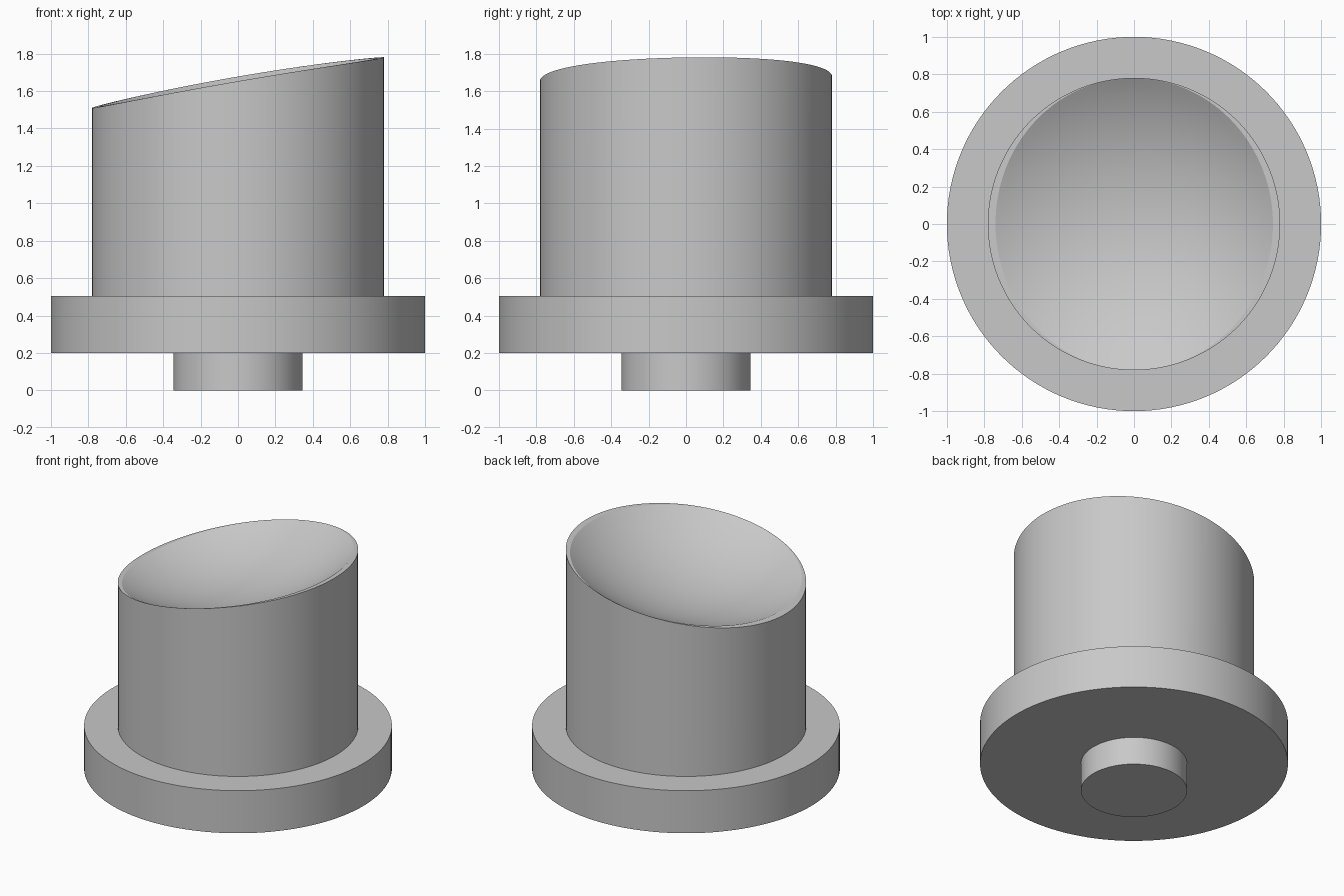
import bpy
import bmesh
import math
from mathutils import Vector

cube = bpy.data.objects.get("Cube")
if cube:
    bpy.data.objects.remove(cube, do_unlink=True)

SEGMENTS = 128
BODY_RADIUS = 0.781
BASE_TOP = 0.505
DISH_CENTRE = Vector((-0.212, -0.02, 2.88))
DISH_RADIUS = 1.46

# One plain grey for every part
grey = bpy.data.materials.new("light_grey")
grey.use_nodes = True
colour = (0.58, 0.58, 0.58, 1)
grey.diffuse_color = colour
grey.node_tree.nodes["Principled BSDF"].inputs["Base Color"].default_value = colour


def finish(name, bm):
    """Turn a bmesh into a smooth-shaded object with sharp edges."""
    bmesh.ops.recalc_face_normals(bm, faces=bm.faces)
    mesh = bpy.data.meshes.new(name)
    bm.to_mesh(mesh)
    bm.free()
    mesh.materials.append(grey)
    obj = bpy.data.objects.new(name, mesh)
    bpy.context.collection.objects.link(obj)
    bpy.ops.object.select_all(action='DESELECT')
    obj.select_set(True)
    bpy.context.view_layer.objects.active = obj
    bpy.ops.object.shade_smooth_by_angle(angle=math.radians(20))
    return obj


def disc(name, radius, bottom, top):
    bm = bmesh.new()
    bmesh.ops.create_cone(bm, cap_ends=True, segments=SEGMENTS,
                          radius1=radius, radius2=radius, depth=top - bottom)
    bmesh.ops.translate(bm, verts=bm.verts, vec=(0, 0, (top + bottom) / 2))
    return finish(name, bm)


def rim_height(x, y):
    """Sloping top, gently arched from side to side."""
    return 1.645 + 0.173 * x + 0.016 * y + 0.02 * (1 - (x / BODY_RADIUS) ** 2)


def dish_height(x, y):
    """Lower half of the sphere that hollows the top."""
    dx, dy = x - DISH_CENTRE.x, y - DISH_CENTRE.y
    return DISH_CENTRE.z - math.sqrt(DISH_RADIUS ** 2 - dx * dx - dy * dy)


def lip_radius(c, s):
    """Distance from the axis at which the dish meets the rim."""
    low, high = 0.5, BODY_RADIUS - 0.002
    for _ in range(30):
        mid = (low + high) / 2
        if dish_height(mid * c, mid * s) < rim_height(mid * c, mid * s):
            low = mid
        else:
            high = mid
    return low


# Stem and base flange
disc("stem", 0.345, 0, 0.2)
disc("base_flange", 1.0, 0.2, BASE_TOP)

# Body: wall, narrow rim and spherical dish in one skin
bm = bmesh.new()
angles = [2 * math.pi * i / SEGMENTS for i in range(SEGMENTS)]
directions = [(math.cos(a), math.sin(a)) for a in angles]
lips = [lip_radius(c, s) for c, s in directions]


def ring(radii, height):
    return [bm.verts.new((r * c, r * s, height(r * c, r * s)))
            for r, (c, s) in zip(radii, directions)]


wall = [BODY_RADIUS] * SEGMENTS
rings = [ring(wall, lambda x, y: BASE_TOP), ring(wall, rim_height)]
STEPS = 20
for k in range(STEPS, 0, -1):
    rings.append(ring([r * k / STEPS for r in lips],
                      rim_height if k == STEPS else dish_height))

for lower, upper in zip(rings, rings[1:]):
    for i in range(SEGMENTS):
        j = (i + 1) % SEGMENTS
        bm.faces.new((lower[i], lower[j], upper[j], upper[i]))

pole = bm.verts.new((0, 0, dish_height(0, 0)))
for i in range(SEGMENTS):
    bm.faces.new((rings[-1][i], rings[-1][(i + 1) % SEGMENTS], pole))
bm.faces.new(rings[0])
finish("dished_body", bm)
